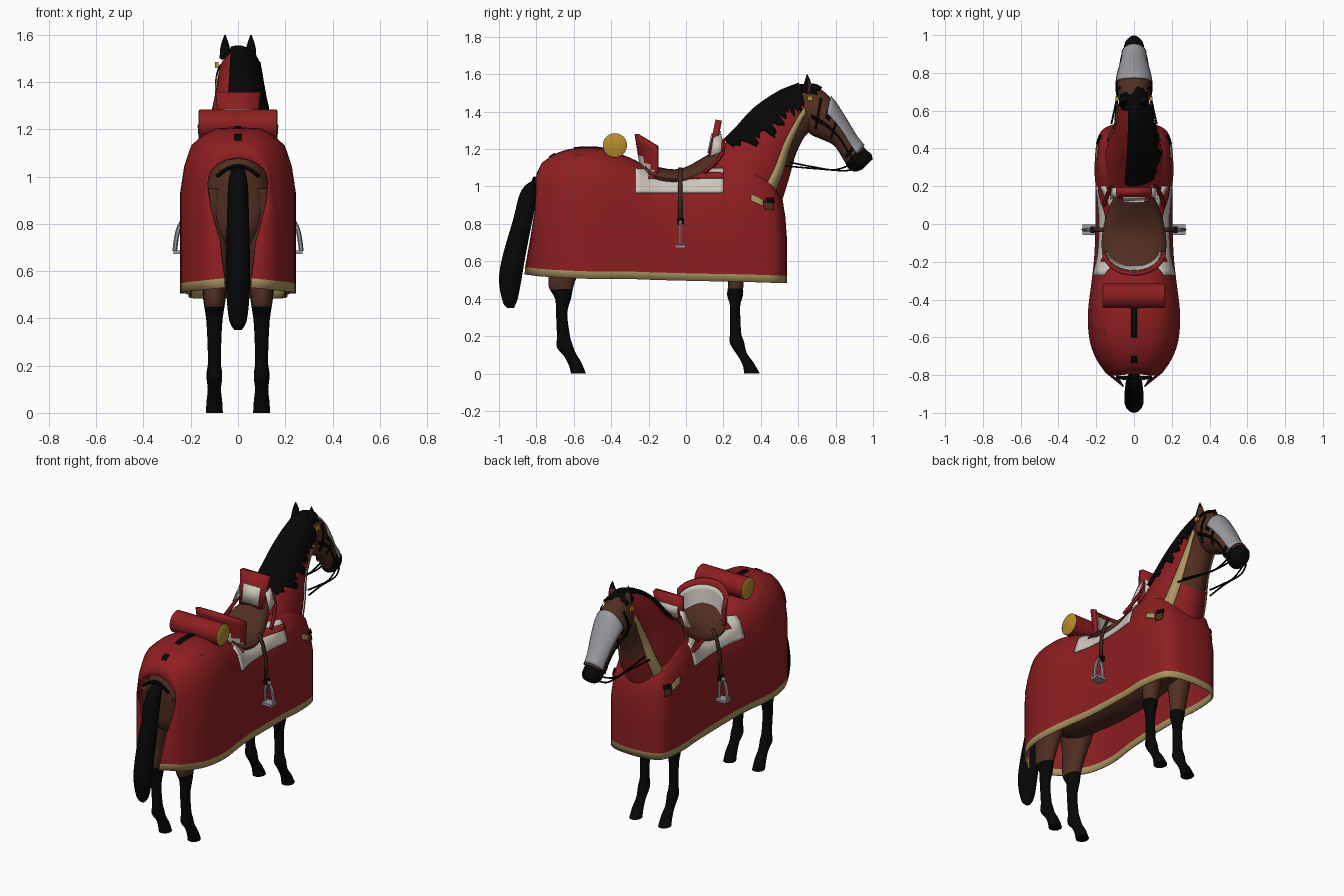
import bpy, bmesh, math, random
from mathutils import Vector as V

if "Cube" in bpy.data.objects:
    bpy.data.objects.remove(bpy.data.objects["Cube"])
random.seed(4)

def material(name, *rgb):
    m = bpy.data.materials.new(name)
    m.diffuse_color = (*rgb, 1)
    m.use_nodes = True
    m.node_tree.nodes["Principled BSDF"].inputs["Base Color"].default_value = m.diffuse_color
    return m

RED = material("red_cloth", .27, .013, .015)
TAN = material("tan_trim", .42, .31, .12)
BROWN = material("brown_coat", .085, .028, .016)
BLACK = material("black_hair", .002, .002, .002)
GREY = material("grey_metal", .32, .32, .35)
GOLD = material("gold", .47, .27, .025)
WHITE = material("white_wool", .62, .57, .51)
LEATHER = material("dark_leather", .055, .022, .014)

def spline(tab, t):
    """Smoothly interpolated row of a table at parameter t."""
    n = len(tab) - 1
    i = max(0, min(int(t), n - 1))
    f = t - i
    a, b, c, d = (tab[max(0, min(n, i + k))] for k in (-1, 0, 1, 2))
    return [q + .5 * f * (r - p + f * (2*p - 5*q + 4*r - s + f * (3*(q - r) + s - p)))
            for p, q, r, s in zip(a, b, c, d)]

def surface(tab, t, a, x=0, off=0):
    """Point on an oval loft; rows hold top y,z, bottom y,z and half width."""
    ty, tz, by, bz, w = spline(tab, t)
    h = V((0, ty - by, tz - bz)) / 2
    h *= 1 + off / max(h.length, .001)
    c = V((x, (ty + by) / 2, (tz + bz) / 2))
    return c + h * math.cos(a) + V(((w + off) * math.sin(a), 0, 0))

def grid(name, rows, mats, rule=None, wrap=False, cap=False, thick=0, mirror=False):
    bm = bmesh.new()
    vs = [[bm.verts.new(p) for p in r] for r in rows]
    m = len(rows[0])
    for i in range(len(rows) - 1):
        for j in range(m if wrap else m - 1):
            k = (j + 1) % m
            f = bm.faces.new((vs[i][j], vs[i][k], vs[i + 1][k], vs[i + 1][j]))
            if rule:
                f.material_index = rule(f.calc_center_median(), i, j)
    if cap:
        for r in (vs[0], vs[-1]):
            f = bm.faces.new(r)
            if rule:
                f.material_index = rule(f.calc_center_median(), 0 if r is vs[0] else len(rows) - 2, 0)
    bmesh.ops.remove_doubles(bm, verts=bm.verts, dist=1e-5)
    bmesh.ops.recalc_face_normals(bm, faces=bm.faces)
    me = bpy.data.meshes.new(name)
    bm.to_mesh(me)
    bm.free()
    ob = bpy.data.objects.new(name, me)
    bpy.context.collection.objects.link(ob)
    for mt in mats:
        me.materials.append(mt)
    if mirror:
        ob.modifiers.new("mirror", 'MIRROR')
    if thick:
        s = ob.modifiers.new("thickness", 'SOLIDIFY')
        s.thickness, s.offset = thick, 0
    bpy.ops.object.select_all(action='DESELECT')
    ob.select_set(True)
    bpy.context.view_layer.objects.active = ob
    bpy.ops.object.shade_smooth_by_angle(angle=math.radians(45))
    return ob

def loft(name, tab, mats, rule=None, x=0, n=20, sub=4, mirror=False):
    rows = [[surface(tab, i / sub, math.tau * j / n, x) for j in range(n)]
            for i in range((len(tab) - 1) * sub + 1)]
    return grid(name, rows, mats, rule, True, True, mirror=mirror)

def patch(name, tab, fn, nu, nv, off, mat, thick=.006, mirror=False):
    """Sheet lying on a loft; fn maps u,v in 0..1 to loft t and angle."""
    rows = [[surface(tab, *fn(i / nu, j / nv), off=off) for j in range(nv + 1)] for i in range(nu + 1)]
    return grid(name, rows, [mat], thick=thick, mirror=mirror)

def cord(name, pts, r, mat, mirror=True):
    n = (len(pts) - 1) * 6
    path = [V(spline(pts, i / 6)) for i in range(n + 1)]
    rows = []
    for i, p in enumerate(path):
        d = (path[min(i + 1, n)] - path[max(i - 1, 0)]).normalized()
        u = d.cross(V((0, 0, 1)) if abs(d.z) < .9 else V((0, 1, 0))).normalized()
        w = d.cross(u)
        rows.append([p + r * (u * math.cos(a) + w * math.sin(a)) for a in (k * math.tau / 6 for k in range(6))])
    return grid(name, rows, [mat], wrap=True, cap=True, mirror=mirror)

def box(name, x0, x1, y0, y1, z0, z1, mat, mirror=True):
    rows = [[(x0, y0, z), (x1, y0, z), (x1, y1, z), (x0, y1, z)] for z in (z0, z1)]
    return grid(name, rows, [mat], wrap=True, cap=True, mirror=mirror)

# Body, neck, head
BODY = [(-.79, 1.05, -.77, .85, .06), (-.74, 1.10, -.74, .72, .12), (-.55, 1.16, -.55, .62, .18),
        (-.3, 1.08, -.3, .58, .18), (0, 1.04, 0, .57, .17), (.25, 1.06, .25, .6, .165),
        (.4, .98, .42, .66, .13), (.46, .92, .48, .75, .07)]
loft("body", BODY, [BROWN])
NECK = [(.12, 1.16, .5, .88, .165), (.25, 1.27, .55, 1.04, .14), (.37, 1.40, .585, 1.165, .108),
        (.5, 1.49, .63, 1.26, .09), (.61, 1.535, .67, 1.3, .083)]
angle = lambda f: math.acos(1 - 2 * f)
edge = lambda t: spline([(.79,), (.8,), (.77,), (.69,), (.52,)], t)[0]

def neck_rule(c, i, j):
    t = (i + .5) / 6
    a = math.tau * (j + .5) / 32
    return int(t > 1.35 and (1 - math.cos(a)) / 2 > edge(t))
loft("neck", NECK, [RED, BROWN], neck_rule, n=32, sub=6)
patch("neck_trim", NECK, lambda u, v: (.35 + 3.55 * u, angle(edge(.35 + 3.55 * u) + (v - .5) * .13)),
      24, 2, .008, TAN, mirror=True)
HEAD = [(.60, 1.53, .63, 1.33, .07), (.70, 1.53, .665, 1.28, .085), (.78, 1.465, .73, 1.25, .088),
        (.85, 1.36, .79, 1.22, .073), (.91, 1.26, .835, 1.155, .058), (.965, 1.195, .87, 1.095, .056),
        (.99, 1.175, .905, 1.08, .05), (.998, 1.145, .94, 1.09, .03)]
loft("head", HEAD, [BROWN, BLACK], lambda c, i, j: int(.66 * c.y - .75 * c.z > -.283), n=24)
patch("face_plate", HEAD, lambda u, v: (1.9 + 2.75 * u, (v - .5) * 2.7), 12, 12, .008, GREY)

# Mane with ragged locks, forelock, ears, eyes
ragged = [random.uniform(-.3, .22) for _ in range(60)]
patch("mane", NECK, lambda u, v: (.76 + 3.24 * u, -.3 + v * (1.2 + .55 * min(1, 3 * u)
      + ragged[round(u * 44)] * v)), 44, 8, .012, BLACK, .02)
patch("forelock", HEAD, lambda u, v: (1.1 * u + ragged[round(v * 10)] * u, (v - .5) * 1.7), 8, 10, .01, BLACK, .012)
loft("ear", [(.67, 1.5, .61, 1.5, .024), (.67, 1.55, .63, 1.55, .02), (.65, 1.6, .645, 1.6, .003)],
     [BROWN, BLACK], lambda c, i, j: int(c.z > 1.57 or c.y < .652), x=.055, n=10, mirror=True)
patch("eye", HEAD, lambda u, v: (1.85 + .3 * u, 1.25 + .3 * v), 4, 4, .006, BLACK, mirror=True)

# Bridle and reins
for name, t, w in (("noseband", 4.2, .2), ("browband", 1.35, .14), ("jaw_strap", 2.6, .12)):
    patch(name, HEAD, lambda u, v: (t + w * (u - .5), .9 + v * 1.35), 1, 14, .007, BLACK, mirror=True)
patch("cheek_strap", HEAD, lambda u, v: (.9 + 3.8 * u, 1.75 + .16 * v), 14, 1, .007, BLACK, mirror=True)
cord("upper_rein", [(.055, .91, 1.13), (.07, .8, 1.09), (.085, .68, 1.105), (.1, .55, 1.13)], .005, BLACK)
cord("lower_rein", [(.05, .93, 1.11), (.07, .86, 1.085), (.085, .7, 1.095), (.12, .53, 1.11)], .005, BLACK)
box("bridle_stud", .083, .097, .65, .675, 1.46, 1.485, GOLD)

# Legs and tail
FORE = [(.40, .85, .15, .85, .085), (.35, .65, .2, .65, .065), (.31, .5, .225, .5, .05),
        (.305, .42, .22, .42, .038), (.29, .36, .235, .36, .03), (.295, .22, .235, .22, .027),
        (.31, .17, .235, .16, .033), (.325, .11, .28, .09, .028), (.36, .06, .305, .04, .033), (.395, 0, .31, 0, .036)]
HIND = [(-.45, .95, -.78, .95, .085), (-.5, .72, -.74, .72, .08), (-.57, .55, -.73, .58, .055),
        (-.6, .47, -.735, .47, .043), (-.615, .4, -.70, .4, .035), (-.635, .32, -.695, .32, .03),
        (-.62, .2, -.69, .2, .027), (-.61, .165, -.69, .14, .033), (-.59, .11, -.65, .09, .028),
        (-.56, .06, -.625, .04, .033), (-.535, 0, -.615, 0, .036)]
for name, tab in (("front_leg", FORE), ("hind_leg", HIND)):
    loft(name, tab, [BROWN, BLACK], lambda c, i, j: int(c.z < .45), x=.1, n=16, mirror=True)
TAIL = [(-.77, 1.03, -.80, 1.045, .025), (-.79, .96, -.88, .98, .042), (-.825, .8, -.925, .82, .048),
        (-.86, .62, -.98, .63, .052), (-.88, .5, -1.0, .5, .05), (-.9, .4, -.98, .385, .038), (-.92, .35, -.955, .35, .015)]
loft("tail", TAIL, [BLACK], n=14)

# Cloth columns: spine y,z, then outer edge x,y and hem height
CLOTH = [(.42, 1.0, 0, .535, .485), (.40, 1.02, .12, .52, .485), (.36, 1.08, .185, .465, .485),
         (.3, 1.15, .205, .31, .49), (.2, 1.14, .2, .2, .492), (.05, 1.08, .2, .05, .495),
         (-.15, 1.08, .205, -.15, .5), (-.3, 1.15, .22, -.3, .505), (-.45, 1.2, .24, -.47, .505),
         (-.6, 1.2, .232, -.61, .51), (-.7, 1.17, .198, -.71, .515), (-.755, 1.13, .148, -.785, .52)]
FALL = [(0, 0), (.005, .40), (.035, .63), (.075, .81), (.16, .93), (.27, 1), (.8, 1)]

def cloth(u, drop, off=0):
    sy, sz, ex, ey, hem = spline(CLOTH, u)
    for (d0, f0), (d1, f1) in zip(FALL, FALL[1:]):
        if drop <= d1:
            f = f0 + (f1 - f0) * (drop - d0) / (d1 - d0)
            break
    out = V((ex, (ey - sy) * .5, .1)).normalized() * off
    return V((ex * f, sy + (ey - sy) * f, sz - drop)) + out * min(1, f + .3)

rows = []
for i in range(45):
    _, sz, _, _, hem = spline(CLOTH, i / 4)
    fall = sz - hem
    rows.append([cloth(i / 4, d) for d in (0, .005, .035, .075, .16, .27, (.23 + fall) / 2, fall - .04, fall)])
rows.append([(0, -.785, 1.08), (.05, -.795, 1.07), (.09, -.798, 1.05), (.12, -.80, 1.02), (.13, -.80, .97),
             (.118, -.805, .88), (.075, -.83, .72), (.058, -.857, .57), (.055, -.86, .53)])
grid("caparison", rows, [RED, TAN], lambda c, i, j: int(j == 7), thick=.008, mirror=True)

def cloth_patch(name, u0, u1, z0, z1, off, mat, nu=16, slant=0):
    rows = []
    for i in range(nu + 1):
        u = u0 + (u1 - u0) * i / nu
        sz = spline(CLOTH, u)[1] + slant * i / nu
        a, b = max(0, sz - z1), sz - z0
        rows.append([cloth(u, a + (b - a) * j / 8, off) for j in range(9)])
    return grid(name, rows, [mat], thick=.008, mirror=True)

cloth_patch("saddle_pad", 4, 6.8, .96, 1.09, .012, WHITE)
cloth_patch("saddle_skirt", 4, 6.3, 1.035, 1.065, .02, RED)
cloth_patch("chest_opening", 1.95, 2.3, .87, .92, .008, BROWN, 4)
cloth_patch("chest_buckle", 1.88, 2.25, .91, .935, .011, BLACK, 4)
cloth_patch("chest_tab", 2.35, 2.75, .89, .925, .008, TAN, 4, -.03)
for u0, u1 in ((7.9, 9), (10, 10.5)):
    rows = [[(x, spline(CLOTH, u)[0], spline(CLOTH, u)[1] + .006) for x in (-.015, .015)]
            for u in (u0 + (u1 - u0) * k / 6 for k in range(7))]
    grid("rump_strap", rows, [BLACK], thick=.008)
cord("crupper", [(-.09, -.81, 1.0), (-.05, -.815, 1.03), (0, -.81, 1.045), (.05, -.815, 1.03), (.09, -.81, 1.0)], .01, BLACK, False)

# Saddle seat, cantle and pommel
SEAT = [(.19, 1.22, .19, 1.06, .085), (.1, 1.16, .1, 1.0, .125), (-.03, 1.095, -.03, .99, .165),
        (-.15, 1.105, -.15, 1.0, .168), (-.22, 1.14, -.22, 1.03, .13)]
loft("seat", SEAT, [BROWN])

def cantle(name, lo, hi, inset, mats, rule=None, thick=.02):
    rows = []
    for i in range(17):
        a = math.radians(-85 + 170 * i / 16)
        s, c = math.sin(a), math.cos(a)
        rows.append([((.15 + .012 * v - inset) * s, -.14 - (.09 + .035 * v - inset) * c,
                      1.06 + (.15 + .07 * c) * v) for v in (lo + (hi - lo) * j / 6 for j in range(7))])
    grid(name, rows, mats, rule, thick=thick)
cantle("cantle", 0, 1, 0, [RED, WHITE], lambda c, i, j: int(c.z < 1.05 + (-.14 - c.y) * 1.25))
cantle("cantle_lining", .05, .85, .015, [WHITE], thick=.006)

def panel(name, w0, w1, v0, v1, off, mat, thick):
    P = lambda x, v: (x, .125 + .04 * v + off, 1.16 + .195 * v)
    grid(name, [[P(-w0, v0), P(0, v0), P(w0, v0)], [P(-w1, v1), P(0, v1), P(w1, v1)]], [mat], thick=thick)
panel("pommel", .075, .095, 0, 1, .01, RED, .035)
panel("pommel_lining", .055, .06, .1, .65, -.011, WHITE, .008)
panel("pommel_front", .06, .07, .3, .7, .031, WHITE, .008)
grid("pommel_side", [[(.125, .13, 1.16), (.115, .2, 1.19)], [(.09, .145, 1.26), (.09, .19, 1.28)]],
     [WHITE], thick=.008, mirror=True)
cord("pommel_arm", [(.095, .2, 1.25), (.125, .19, 1.17), (.16, .1, 1.075)], .011, RED)

# Stirrups
grid("stirrup_leather", [[(x, y, z) for y in (-.043, -.018)] for x, z in
     ((.165, 1.1), (.195, 1.03), (.215, .95), (.22, .81))], [LEATHER], thick=.008, mirror=True)
cord("stirrup_arch", [(.208, -.03, .685), (.21, -.03, .76), (.235, -.03, .81), (.257, -.03, .76), (.268, -.03, .685)], .01, GREY)
box("stirrup_tread", .205, .272, -.058, -.002, .672, .688, GREY)
box("stirrup_buckle", .21, .23, -.048, -.012, .80, .83, BLACK)

# Bedroll with gold ends
rows = [[(x, -.38 + r * math.cos(a), 1.22 + r * math.sin(a)) for a in (math.tau * k / 24 for k in range(24))]
        for x, r in ((-.168, .055), (-.162, .065), (.162, .065), (.168, .055))]
grid("bedroll", rows, [RED, GOLD], lambda c, i, j: int(abs(c.x) > .15), wrap=True, cap=True)
box("rump_buckle", .14, .155, -.59, -.56, 1.145, 1.17, GOLD)
